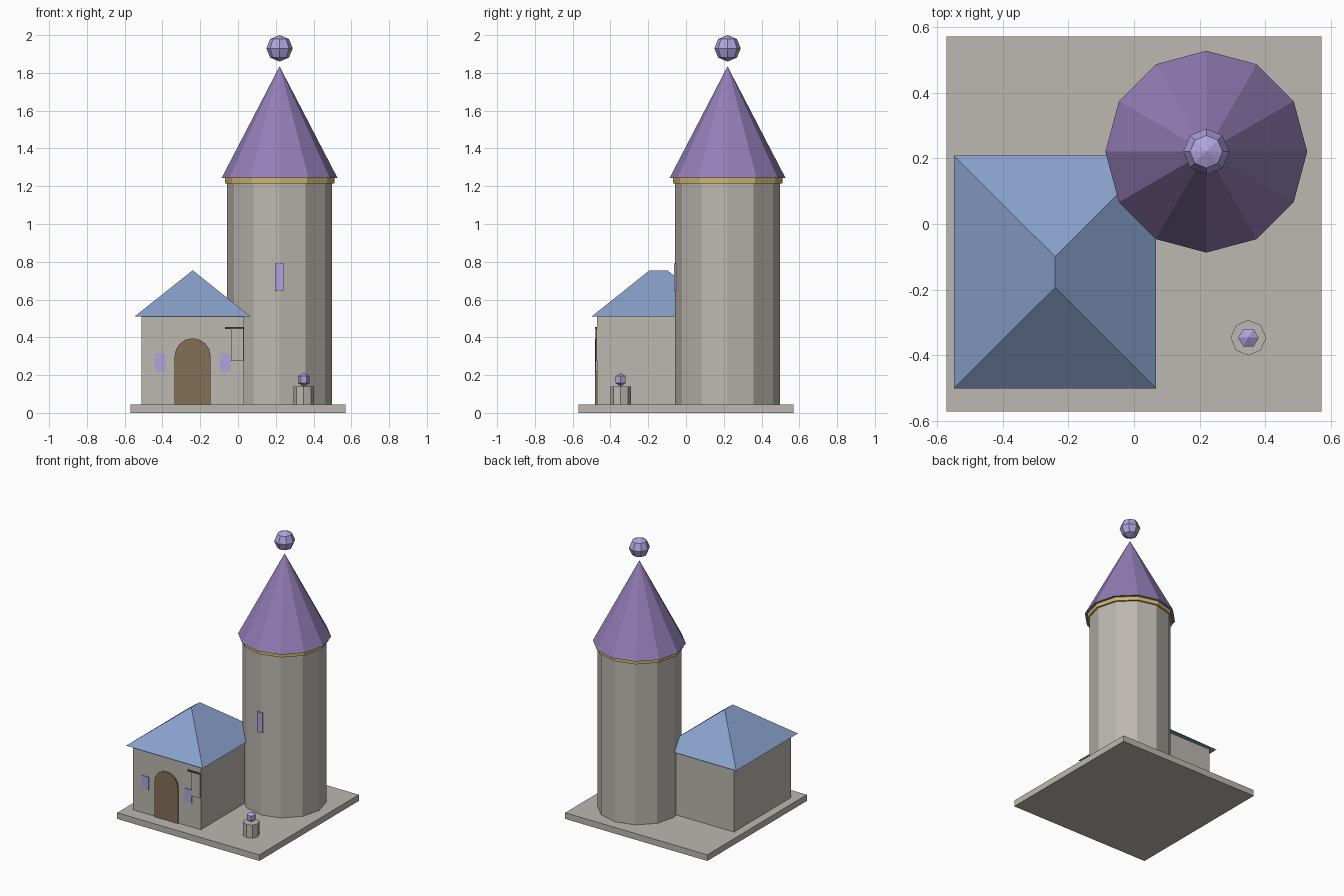
import bpy, bmesh, math

if "Cube" in bpy.data.objects:
    bpy.data.objects.remove(bpy.data.objects["Cube"])


def material(name, rgb):
    def lin(c):
        c /= 255
        return c / 12.92 if c <= 0.04045 else ((c + 0.055) / 1.055) ** 2.4
    m = bpy.data.materials.new(name)
    m.diffuse_color = (*[lin(c) for c in rgb], 1)
    m.use_nodes = True
    m.node_tree.nodes["Principled BSDF"].inputs["Base Color"].default_value = m.diffuse_color
    return m


STONE = material("stone", (188, 184, 176))
PURPLE = material("purple_roof", (148, 127, 184))
BLUE = material("blue_roof", (136, 160, 202))
GOLD = material("gold_trim", (208, 182, 106))
WOOD = material("door_wood", (132, 112, 86))
DARK = material("dark_wood", (90, 75, 55))
CRYSTAL = material("lilac_crystal", (176, 164, 222))


def finish(name, bm, *mats):
    bmesh.ops.recalc_face_normals(bm, faces=bm.faces)
    mesh = bpy.data.meshes.new(name)
    bm.to_mesh(mesh)
    bm.free()
    for m in mats:
        mesh.materials.append(m)
    ob = bpy.data.objects.new(name, mesh)
    bpy.context.collection.objects.link(ob)
    return ob


def box(name, x, y, z, *mats):
    """Box from (min, max) ranges."""
    bm = bmesh.new()
    bmesh.ops.create_cube(bm, size=1)
    for v in bm.verts:
        v.co = [r[0] if c < 0 else r[1] for c, r in zip(v.co, (x, y, z))]
    return finish(name, bm, *mats)


def lathe(name, cx, cy, sides, profile, mat):
    """Faceted solid of revolution; radius 0 makes a point, otherwise a flat cap."""
    bm = bmesh.new()
    rings = []
    for r, z in profile:
        n = sides if r > 0 else 1
        rings.append([bm.verts.new((cx + r * math.cos(2 * math.pi * i / sides),
                                    cy + r * math.sin(2 * math.pi * i / sides), z))
                      for i in range(n)])
    for a, b in zip(rings, rings[1:]):
        for i in range(sides):
            j = (i + 1) % sides
            quad = [a[i % len(a)], a[j % len(a)], b[j % len(b)], b[i % len(b)]]
            bm.faces.new(list(dict.fromkeys(quad)))
    for ring in (rings[0], rings[-1]):
        if len(ring) > 1:
            bm.faces.new(ring)
    return finish(name, bm, mat)


def ball(name, cx, cy, cz, r, sides, rings, mat):
    profile = [(0, cz - r)]
    profile += [(r * math.sin(math.pi * i / rings), cz - r * math.cos(math.pi * i / rings))
                for i in range(1, rings)]
    return lathe(name, cx, cy, sides, profile + [(0, cz + r)], mat)


# Ground slab
box("base_slab", (-0.57, 0.57), (-0.57, 0.57), (0, 0.045), STONE)

# Tower with trim, pointed roof and floating finial
T = 0.22
lathe("tower_wall", T, T, 12, [(0.277, 0.045), (0.277, 1.22)], STONE)
lathe("tower_trim", T, T, 12, [(0.29, 1.215), (0.29, 1.245)], GOLD)
lathe("tower_roof", T, T, 12, [(0.307, 1.243), (0, 1.835)], PURPLE)
ball("finial", T, T, 1.93, 0.07, 8, 4, CRYSTAL)
box("tower_window", (0.197, 0.24), (-0.064, -0.054), (0.645, 0.79), CRYSTAL)

# House body
box("house_wall", (-0.51, 0.032), (-0.472, 0.18), (0.045, 0.512), STONE)

# Hipped roof: eave rectangle raised to a short ridge
bm = bmesh.new()
e = [bm.verts.new((x, y, 0.51)) for x, y in
     ((-0.548, -0.5), (0.067, -0.5), (0.067, 0.208), (-0.548, 0.208))]
front = bm.verts.new((-0.24, -0.193, 0.755))
back = bm.verts.new((-0.24, -0.099, 0.755))
for f in ((e[0], e[1], front), (e[1], e[2], back, front), (e[2], e[3], back),
          (e[3], e[0], front, back), e):
    bm.faces.new(f)
finish("house_roof", bm, BLUE)

# Arched door
bm = bmesh.new()
outline = [(-0.335, 0.045), (-0.145, 0.045)]
outline += [(-0.24 + 0.095 * math.cos(math.pi * i / 8), 0.3 + 0.095 * math.sin(math.pi * i / 8))
            for i in range(9)]
face = bm.faces.new([bm.verts.new((x, -0.481, z)) for x, z in outline])
side = bmesh.ops.extrude_face_region(bm, geom=[face], use_keep_orig=True)
bmesh.ops.translate(bm, vec=(0, 0.01, 0),
                    verts=[g for g in side["geom"] if isinstance(g, bmesh.types.BMVert)])
finish("door", bm, WOOD)

# House windows
for label, x in (("left", -0.44), ("right", -0.095)):
    box(label + "_window", (x, x + 0.055), (-0.478, -0.47), (0.22, 0.315), CRYSTAL)

# Hanging board: dark rail, pale front with dark sides
box("board_rail", (-0.07, 0.03), (-0.481, -0.471), (0.445, 0.455), DARK)
board = box("hanging_board", (-0.038, 0.03), (-0.48, -0.471), (0.275, 0.446), STONE, DARK)
for p in board.data.polygons:
    p.material_index = 0 if p.normal.y < -0.5 else 1

# Pedestal with small crystal
lathe("pedestal", 0.348, -0.346, 8, [(0.054, 0.045), (0.054, 0.14)], STONE)
ball("pedestal_crystal", 0.348, -0.346, 0.176, 0.036, 6, 3, CRYSTAL)
